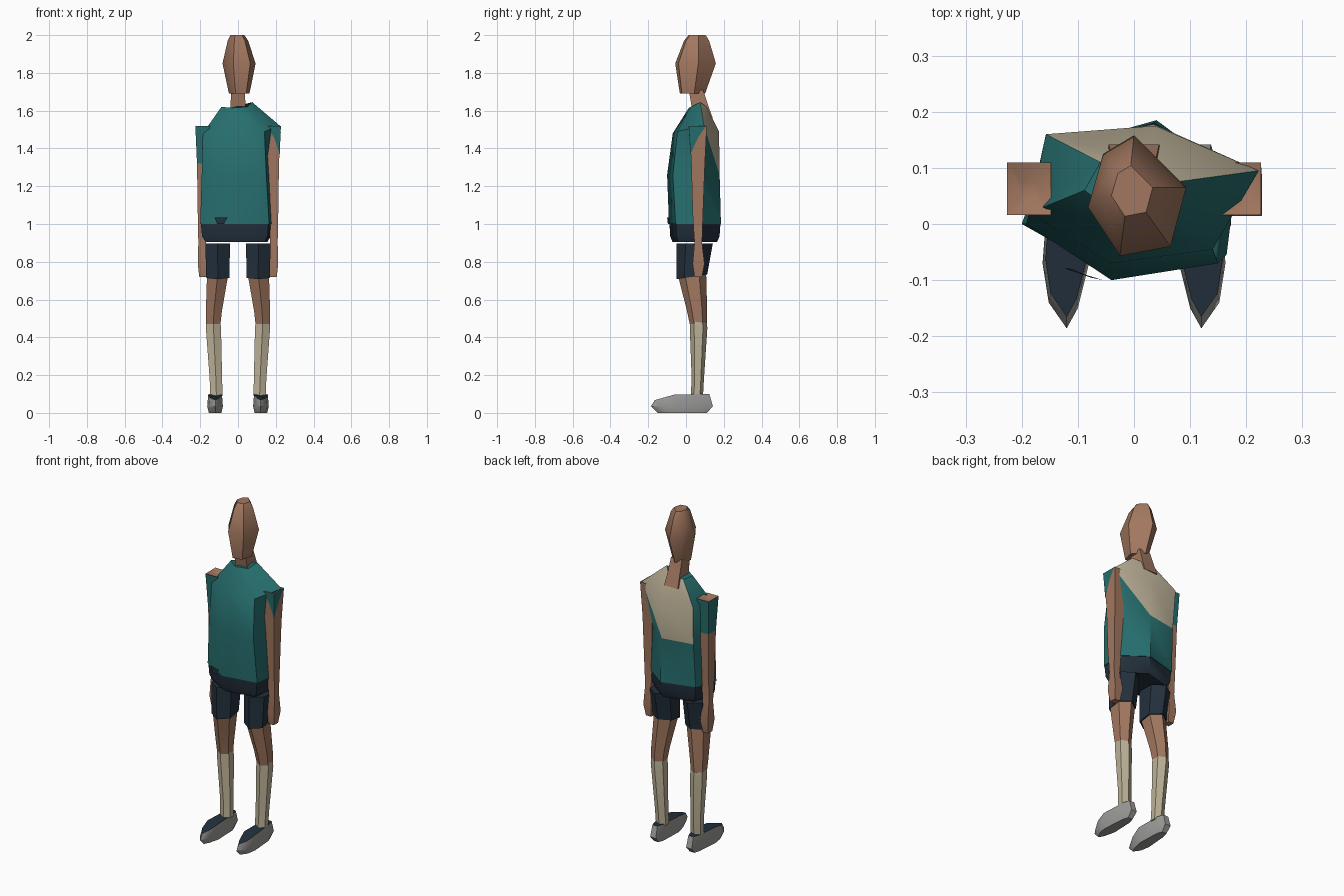
import bpy, bmesh, math

if "Cube" in bpy.data.objects:
    bpy.data.objects.remove(bpy.data.objects["Cube"], do_unlink=True)


def material(name, rgb):
    m = bpy.data.materials.new(name)
    m.use_nodes = True
    m.diffuse_color = (*rgb, 1)
    m.node_tree.nodes["Principled BSDF"].inputs["Base Color"].default_value = (*rgb, 1)
    return m


SKIN = material("warm skin", (0.36, 0.185, 0.115))
TEAL = material("teal cloth", (0.02, 0.155, 0.155))
CREAM = material("cream cloth", (0.50, 0.44, 0.31))
NAVY = material("dark navy", (0.017, 0.03, 0.046))
GREY = material("shoe grey", (0.33, 0.33, 0.32))


def loft(name, rings, mats, rule=None, mirror=False, angle=50):
    """Skin a stack of point rings; rule(ring, side, half) picks the material,
    with ring -1 for the bottom cap and len(rings) - 1 for the top cap."""
    rule = rule or (lambda r, s, h: 0)
    sign = -1 if mirror else 1
    bm = bmesh.new()
    vs = [[bm.verts.new((sign * x, y, z)) for x, y, z in ring] for ring in rings]
    n = len(vs[0])
    for r in range(len(vs) - 1):
        lo, up = vs[r], vs[r + 1]
        for s in range(n):
            t = (s + 1) % n
            bm.faces.new((lo[s], lo[t], up[s])).material_index = rule(r, s, 0)
            bm.faces.new((lo[t], up[t], up[s])).material_index = rule(r, s, 1)
    bm.faces.new(vs[0][::-1]).material_index = rule(-1, 0, 0)
    bm.faces.new(vs[-1]).material_index = rule(len(vs) - 1, 0, 0)
    bmesh.ops.recalc_face_normals(bm, faces=bm.faces)
    return finish(name, bm, mats, angle)


def finish(name, bm, mats, angle=50):
    mesh = bpy.data.meshes.new(name)
    bm.to_mesh(mesh)
    bm.free()
    for m in mats:
        mesh.materials.append(m)
    mesh.shade_smooth()
    mesh.set_sharp_from_angle(angle=math.radians(angle))
    ob = bpy.data.objects.new(name, mesh)
    bpy.context.collection.objects.link(ob)
    return ob


def oval(x0, x1, y0, y1, z, n=6, slope=0.0):
    """Ring that fills the given box; slope lifts it towards the back."""
    cs = [math.tau * (i + 0.5) / n for i in range(n)]
    mx, my = max(map(math.cos, cs)), max(map(math.sin, cs))
    pts = []
    for a in cs:
        u, v = math.cos(a) / mx, math.sin(a) / my
        pts.append(((x0 + x1 + u * (x1 - x0)) / 2, (y0 + y1 + v * (y1 - y0)) / 2, z + slope * v))
    return pts


def scaled(outline, z, k, cx, cy):
    return [(cx + (x - cx) * k, cy + (y - cy) * k, z) for x, y in outline]


def plate(name, pts, mat):
    bm = bmesh.new()
    bm.faces.new([bm.verts.new(p) for p in pts])
    finish(name, bm, [mat])


# Shirt with a pale panel on the upper back
hem = [(-.2, 0), (-.04, -.09), (.165, -.055), (.182, .08), (.04, .185), (-.155, .13)]
waist = [(-.192, 0), (-.04, -.1), (.15, -.07), (.17, .08), (.035, .178), (-.15, .145)]
shoulder = [(-.186, .02, 1.48), (-.04, -.07, 1.48), (.14, -.045, 1.49),
            (.222, .095, 1.52), (.038, .175, 1.49), (-.157, .16, 1.49)]
collar = [(-.088, .06, 1.62), (-.03, .015, 1.615), (.05, .025, 1.62),
          (.075, .075, 1.645), (.04, .11, 1.62), (-.06, .11, 1.61)]


def back_panel(r, s, h):
    if r == 1:
        return int(s == 4 or (s == 3 and h == 1))
    return int(r == 2 and s in (3, 4))


loft("shirt", [[(x, y, 1.0) for x, y in hem], [(x, y, 1.26) for x, y in waist], shoulder, collar],
     [TEAL, CREAM], back_panel)

# Hips below the hem
loft("shorts_waist", [scaled(hem, .905, .86, .0, .04), scaled(hem, .935, .95, -.005, .04),
                      scaled(hem, 1.01, .985, -.005, .04)], [NAVY])
plate("hem_notch", [(-.125, -.079, 1.035), (-.055, -.1, 1.035), (-.075, -.096, 1.0), (-.11, -.08, 1.0)], NAVY)

# Head and neck
skull = [(0, .158), (-.055, .125), (-.082, .03), (-.025, -.057), (.065, -.04), (.093, .065)]
jaw = [(x * .62 + .003, y * .62 + .003, 1.69) for x, y in skull]
loft("head", [jaw, scaled(skull, 1.85, 1, 0, .05),
              scaled(skull, 1.97, .62, -.01, .065), scaled(skull, 2.0, .42, -.01, .065)], [SKIN])
loft("neck", [oval(-.045, .045, .04, .142, 1.56, 4), oval(-.04, .04, .03, .12, 1.62, 4),
              oval(-.036, .036, .015, .09, 1.71, 4)], [SKIN])

# Arms, the sleeve covering only the right one
arm = [oval(.17, .205, .045, .085, .72, 4), oval(.162, .213, .035, .098, .79, 4),
       oval(.17, .21, .045, .085, .9, 4), oval(.165, .213, .035, .09, 1.05, 4),
       oval(.152, .217, .028, .1, 1.32, 4), oval(.148, .226, .016, .11, 1.52, 4),
       oval(.175, .2, .05, .075, 1.505, 4)]
loft("right_arm", arm, [SKIN, TEAL], lambda r, s, h: int(r == 4), mirror=True)
loft("left_arm", arm, [SKIN])
plate("left_sleeve_front", [(.146, .014, 1.518), (.227, .014, 1.518), (.221, .023, 1.37), (.19, .018, 1.46)], TEAL)
plate("left_sleeve_side", [(.228, .014, 1.518), (.228, .105, 1.518), (.225, .065, 1.46), (.22, .024, 1.37)], TEAL)

# Legs, socks, shorts and shoes
sole = [(.12, -.186), (.152, -.14), (.163, -.07), (.15, .1), (.137, .142),
        (.1, .142), (.086, .1), (.08, -.07), (.1, -.15)]
for side, mirror in (("left", False), ("right", True)):
    loft(side + "_shorts_leg", [oval(.046, .168, -.05, .112, .72, 6, .012),
                                oval(.042, .173, -.05, .142, .897, 6)], [NAVY], mirror=mirror)
    loft(side + "_leg", [oval(.093, .168, .02, .11, .47), oval(.085, .17, .005, .112, .54),
                         oval(.052, .164, -.043, .107, .73)], [SKIN], mirror=mirror)
    loft(side + "_sock", [oval(.082, .147, .025, .09, .09), oval(.084, .15, .03, .095, .18),
                          oval(.09, .17, .02, .113, .45), oval(.094, .168, .022, .11, .485, 6, -.01)],
         [CREAM], mirror=mirror)
    top = [(x, y, min(.1, .1 + .28 * (y + .05))) for x, y, z in scaled(sole, 0, .88, .12, -.01)]
    loft(side + "_shoe", [scaled(sole, 0.0, .8, .12, -.01),
                          [(x, y, .035) for x, y in sole], top], [GREY, NAVY],
         lambda r, s, h: int(r == 2), mirror=mirror, angle=35)
